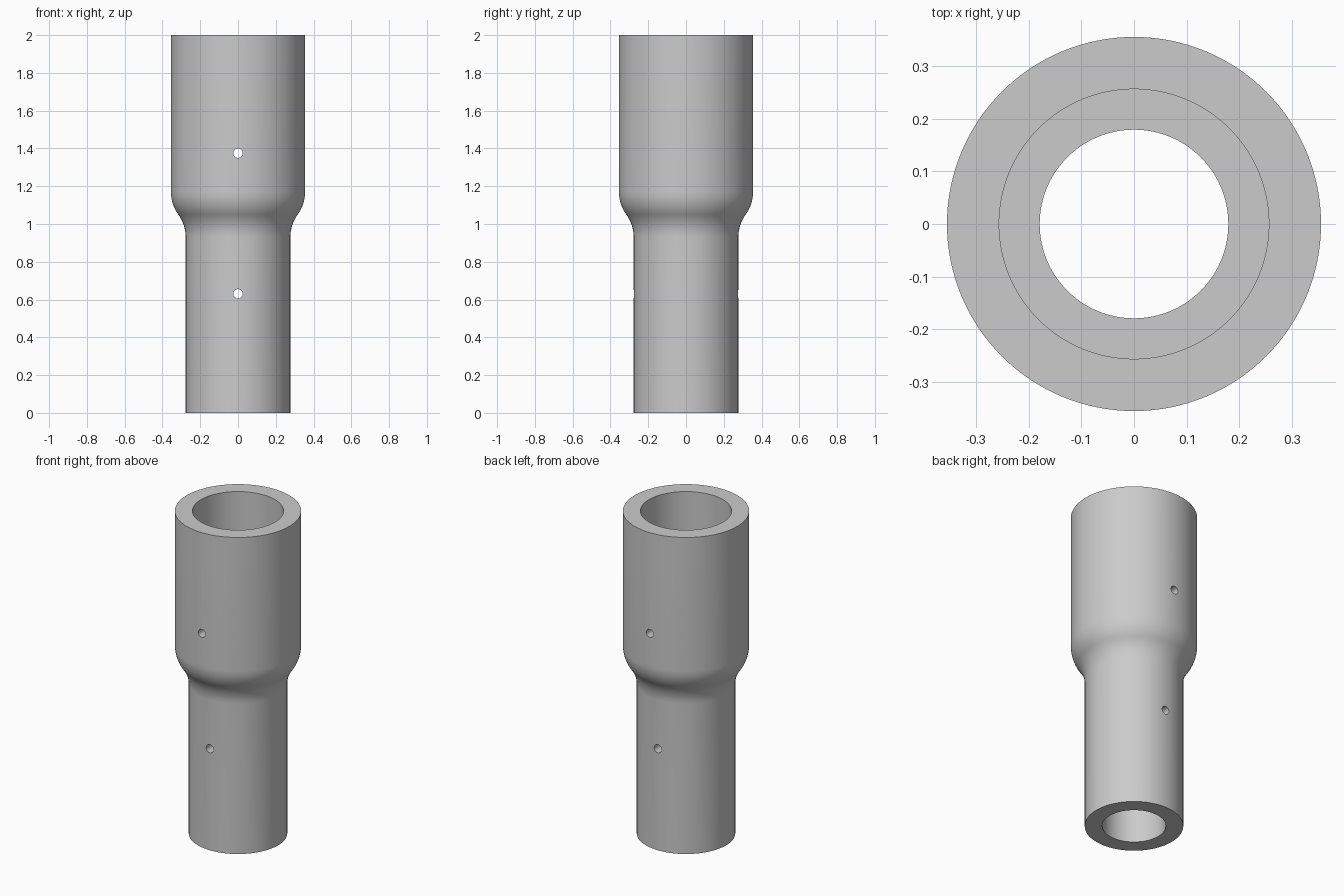
import bpy
import bmesh
import math
from mathutils import Matrix

SEGMENTS = 128
OUTER_TOP, OUTER_LOW = 0.355, 0.277
BORE_TOP, BORE_LOW = 0.256, 0.179
BLEND_LOW, BLEND_TOP = 0.93, 1.17
STEP_Z, HEIGHT = 1.0, 2.0

cube = bpy.data.objects.get("Cube")
if cube:
    bpy.data.objects.remove(cube, do_unlink=True)

grey = bpy.data.materials.new("plain grey")
grey.use_nodes = True
grey.diffuse_color = (0.6, 0.6, 0.6, 1)
grey.node_tree.nodes["Principled BSDF"].inputs["Base Color"].default_value = (0.6, 0.6, 0.6, 1)


def add_object(name, bm):
    mesh = bpy.data.meshes.new(name)
    bm.to_mesh(mesh)
    bm.free()
    mesh.materials.append(grey)
    obj = bpy.data.objects.new(name, mesh)
    bpy.context.collection.objects.link(obj)
    return obj


def shoulder(steps=12):
    """Outer blend: two equal tangent arcs forming an S."""
    dx, dz = (OUTER_TOP - OUTER_LOW) / 2, (BLEND_TOP - BLEND_LOW) / 2
    angle = 2 * math.atan2(dx, dz)
    radius = dz / math.sin(angle)
    arc = [(radius * (1 - math.cos(angle * i / steps)), radius * math.sin(angle * i / steps))
           for i in range(steps + 1)]
    lower = [(OUTER_LOW + x, BLEND_LOW + z) for x, z in arc]
    upper = [(OUTER_TOP - x, BLEND_TOP - z) for x, z in reversed(arc[:-1])]
    return lower + upper


# Sleeve: closed wall section revolved around z, with a flat step in the bore
profile = [(BORE_LOW, 0), (OUTER_LOW, 0)] + shoulder() + [
    (OUTER_TOP, HEIGHT), (BORE_TOP, HEIGHT), (BORE_TOP, STEP_Z), (BORE_LOW, STEP_Z)]
bm = bmesh.new()
rings = []
for s in range(SEGMENTS):
    a = 2 * math.pi * s / SEGMENTS
    rings.append([bm.verts.new((r * math.cos(a), r * math.sin(a), z)) for r, z in profile])
for s, ring in enumerate(rings):
    following = rings[(s + 1) % SEGMENTS]
    for i in range(len(profile)):
        j = (i + 1) % len(profile)
        bm.faces.new((ring[i], following[i], following[j], ring[j]))
bmesh.ops.recalc_face_normals(bm, faces=bm.faces)
sleeve = add_object("stepped_sleeve", bm)

# Pin holes: drilled front to back through both walls
bm = bmesh.new()
for z in (0.63, 1.375):
    placement = Matrix.Translation((0, 0, z)) @ Matrix.Rotation(math.pi / 2, 4, 'X')
    bmesh.ops.create_cone(bm, cap_ends=True, segments=32, radius1=0.025, radius2=0.025,
                          depth=1, matrix=placement)
drill = add_object("pin_hole_cutter", bm)
cut = sleeve.modifiers.new("pin holes", 'BOOLEAN')
cut.operation = 'DIFFERENCE'
cut.solver = 'EXACT'
cut.object = drill
bpy.context.view_layer.objects.active = sleeve
sleeve.select_set(True)
bpy.ops.object.modifier_apply(modifier=cut.name)
bpy.data.objects.remove(drill, do_unlink=True)

bpy.ops.object.shade_smooth_by_angle(angle=math.radians(30))
